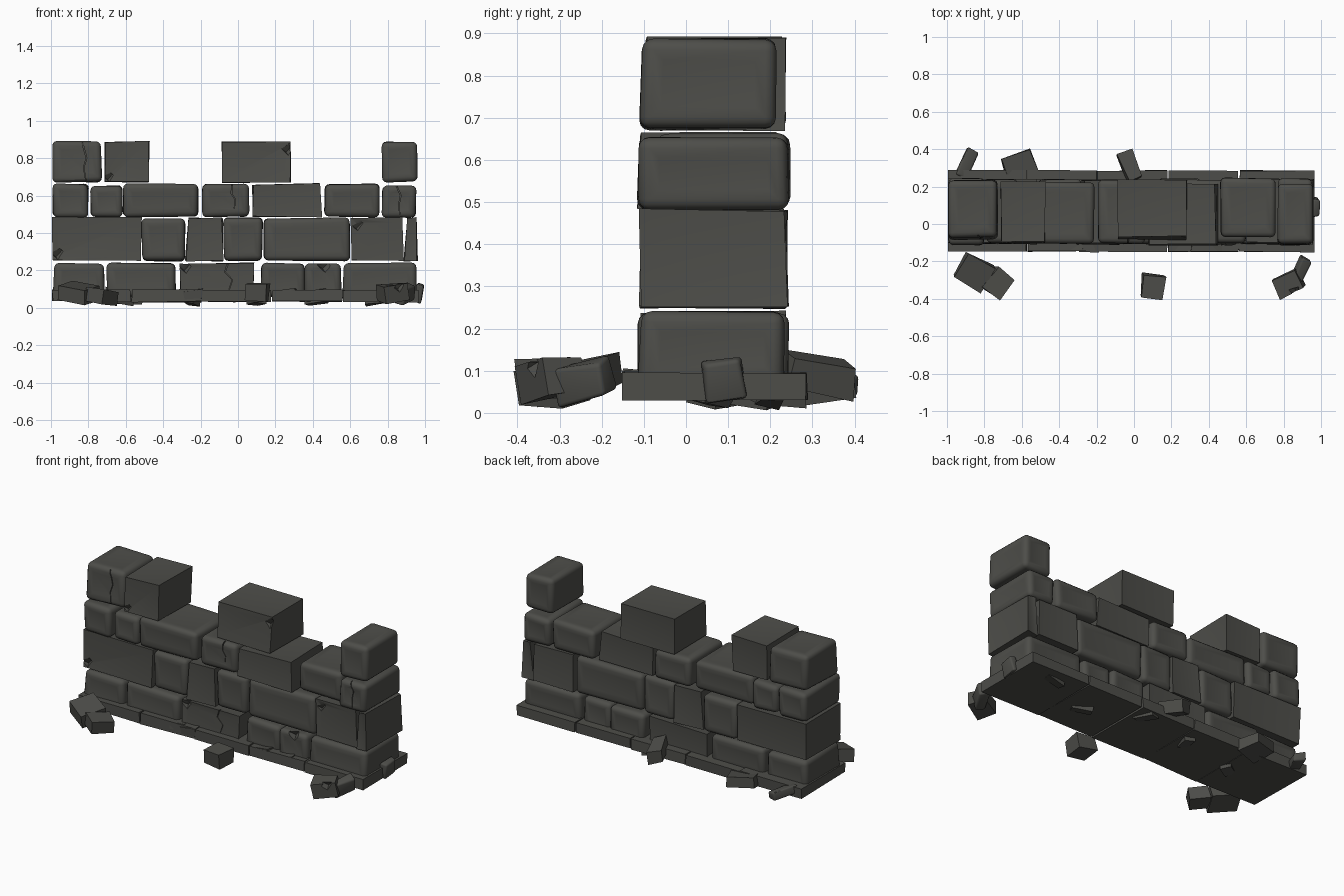
import bpy, bmesh, math, random
from mathutils import Matrix, Vector, Euler

if "Cube" in bpy.data.objects:
    bpy.data.objects.remove(bpy.data.objects["Cube"])

random.seed(4)
stone = bpy.data.materials.new("dark grey stone")
stone.diffuse_color = (0.075, 0.075, 0.067, 1)
stone.use_nodes = True
stone.node_tree.nodes["Principled BSDF"].inputs["Base Color"].default_value = stone.diffuse_color


def make(name, bm, smooth=True):
    bmesh.ops.recalc_face_normals(bm, faces=bm.faces)
    me = bpy.data.meshes.new(name)
    bm.to_mesh(me)
    bm.free()
    if smooth:
        for p in me.polygons:
            p.use_smooth = True
        me.set_sharp_from_angle(angle=math.radians(32))
    me.materials.append(stone)
    ob = bpy.data.objects.new(name, me)
    bpy.context.collection.objects.link(ob)
    return ob


def block(name, x0, x1, y0, y1, z0, z1, bevel=0.0, jit=0.006, lean=(0, 0), taper=0.0, dish=0.0):
    """Irregular stone; lean moves the top left/right edges in x, taper pulls the
    top front edge back, dish wears the middle of each face inwards."""
    bm = bmesh.new()
    bmesh.ops.create_cube(bm, size=1)
    for v in bm.verts:
        right, back, top = v.co.x > 0, v.co.y > 0, v.co.z > 0
        v.co = Vector((x1 if right else x0, y1 if back else y0, z1 if top else z0))
        if top:
            v.co.x += lean[right]
            if not back:
                v.co.y += taper
        v.co += Vector([random.uniform(-jit, jit) for _ in range(3)])
    if bevel:
        bmesh.ops.bevel(bm, geom=bm.edges[:], offset=bevel, segments=3,
                        profile=0.5, affect='EDGES', clamp_overlap=True)
    if dish:
        bmesh.ops.recalc_face_normals(bm, faces=bm.faces)
        for f in sorted(bm.faces, key=lambda f: -f.calc_area())[:6]:
            bmesh.ops.inset_individual(bm, faces=[f], depth=-dish,
                                       thickness=min(0.04, 0.17 * math.sqrt(f.calc_area())))
    return make(name, bm)


def cut(ob, cutter):
    m = ob.modifiers.new("cut", 'BOOLEAN')
    m.operation, m.object, m.solver = 'DIFFERENCE', cutter, 'EXACT'
    cutter.hide_render = True
    dg = bpy.context.evaluated_depsgraph_get()
    me = bpy.data.meshes.new_from_object(ob.evaluated_get(dg))
    ob.modifiers.clear()
    ob.data = me
    me.set_sharp_from_angle(angle=math.radians(32))
    bpy.data.objects.remove(cutter)


def crack(ob, pts, y, w=0.003):
    """Zigzag groove in the front face, through (x, z) points."""
    bm = bmesh.new()
    n = len(pts) - 1
    ring = [(x - w * (1 - 0.7 * i / n), z) for i, (x, z) in enumerate(pts)]
    ring += [(x + w * (1 - 0.7 * i / n), z) for i, (x, z) in reversed(list(enumerate(pts)))]
    f = bm.faces.new([bm.verts.new((x, y - 0.04, z)) for x, z in ring])
    ext = bmesh.ops.extrude_face_region(bm, geom=[f])
    for v in ext["geom"]:
        if isinstance(v, bmesh.types.BMVert):
            v.co.y += 0.065
    cut(ob, make("crack_cutter", bm, False))


def chip(ob, x, y, z, s=0.05):
    """Broken notch at an edge or corner."""
    bm = bmesh.new()
    bmesh.ops.create_cube(bm, size=s)
    bmesh.ops.transform(bm, matrix=Matrix.Translation((x, y, z)) @
                        Euler((0.6, 0.5, 0.7)).to_matrix().to_4x4(), verts=bm.verts)
    cut(ob, make("chip_cutter", bm, False))


# Wall courses: bottom, top, stones as (x0, x1, rounded)
courses = {
    "bottom": (0.06, 0.238, [(-0.99, -0.71, 1), (-0.70, -0.335, 1), (-0.31, 0.085, 0),
                             (0.125, 0.36, 1), (0.36, 0.55, 1), (0.56, 0.955, 1)]),
    "second": (0.25, 0.48, [(-0.99, -0.515, 0), (-0.515, -0.285, 1), (-0.28, -0.08, 0),
                            (-0.075, 0.13, 1), (0.14, 0.60, 1), (0.605, 0.885, 0),
                            (0.885, 0.957, 0)]),
    "third": (0.485, 0.662, [(-0.99, -0.80, 1), (-0.79, -0.62, 1), (-0.615, -0.215, 1),
                             (-0.195, 0.06, 1), (0.075, 0.45, 0), (0.465, 0.755, 1),
                             (0.77, 0.95, 1)]),
    "top": (0.672, 0.888, [(-0.99, -0.73, 1), (-0.71, -0.475, 0), (-0.083, 0.28, 0),
                           (0.772, 0.96, 1)]),
}
leans = {"second_stone_3": (0.015, -0.005), "second_stone_6": (0.0, -0.01),
         "second_stone_7": (0.02, 0), "third_stone_5": (0.005, -0.015),
         "bottom_stone_1": (0.01, -0.01), "bottom_stone_6": (0.01, -0.005)}
# Front and back of stones that differ from the wall's usual depth
depths = {"top_stone_1": (-0.085, 0.235), "top_stone_2": (-0.105, 0.225),
          "top_stone_3": (-0.082, 0.235), "top_stone_4": (-0.115, 0.215),
          "third_stone_3": (-0.105, 0.222), "third_stone_5": (-0.112, 0.215),
          "third_stone_6": (-0.072, 0.245), "third_stone_4": (-0.105, 0.235)}
wall = {}
for course, (z0, z1, stones) in courses.items():
    for i, (x0, x1, rounded) in enumerate(stones, 1):
        name = f"{course}_stone_{i}"
        y0, y1 = depths.get(name, (-0.11 + random.uniform(-0.006, 0.01),
                                   0.236 + random.uniform(-0.008, 0.006)))
        low = 0.01 if course in ("third", "top") and (x1 - x0) < 0.18 else 0
        wall[name] = block(name, x0, x1, y0, y1, z0, z1 - low, 0.026 if rounded else 0.0,
                           0.005, leans.get(name, (0, 0)), 0.014 if course == "top" else 0.003, 0.004)

# Cracks in the front faces
crack(wall["top_stone_1"], [(-0.84, 0.91), (-0.81, 0.80), (-0.825, 0.75), (-0.81, 0.66)], -0.085)
crack(wall["third_stone_4"], [(-0.03, 0.67), (-0.035, 0.61), (-0.015, 0.58), (-0.02, 0.53)], -0.105)
crack(wall["third_stone_7"], [(0.84, 0.67), (0.87, 0.60), (0.86, 0.55), (0.865, 0.50)], -0.112)
crack(wall["bottom_stone_3"], [(-0.05, 0.25), (-0.07, 0.19), (-0.03, 0.15), (-0.05, 0.09)], -0.112)

# Broken notches
chip(wall["top_stone_3"], 0.265, -0.08, 0.85)
chip(wall["top_stone_2"], -0.69, -0.112, 0.70, 0.04)
chip(wall["second_stone_1"], -0.965, -0.115, 0.29, 0.05)
chip(wall["second_stone_6"], 0.64, -0.115, 0.44, 0.05)
chip(wall["bottom_stone_3"], -0.28, -0.112, 0.215, 0.045)
chip(wall["bottom_stone_5"], 0.46, -0.112, 0.225, 0.045)

# Foundation slabs
edges = [-0.995, -0.57, -0.195, 0.18, 0.56, 0.965]
for i, (a, b) in enumerate(zip(edges, edges[1:]), 1):
    block(f"foundation_slab_{i}", a + 0.003, b - 0.003, -0.148, 0.286, 0.033, 0.095, 0, 0.004)


# Fallen rubble: centre, size, rotation in degrees
def rubble(name, c, size, rot, bevel=0.0):
    h = [s / 2 for s in size]
    ob = block(name, -h[0], h[0], -h[1], h[1], -h[2], h[2], bevel, 0.007)
    ob.data.transform(Matrix.Translation(c) @ Euler([math.radians(r) for r in rot]).to_matrix().to_4x4())
    return ob


rubble("rubble_front_left_a", (-0.855, -0.255, 0.08), (0.16, 0.15, 0.08), (8, 10, -28))
rubble("rubble_front_left_b", (-0.73, -0.315, 0.06), (0.11, 0.13, 0.075), (-6, 10, -38))
rubble("rubble_front_middle", (0.10, -0.335, 0.085), (0.12, 0.12, 0.09), (4, 3, -8))
r = rubble("rubble_front_right_a", (0.825, -0.32, 0.08), (0.14, 0.105, 0.085), (5, -8, 25))
chip(r, 0.86, -0.36, 0.115, 0.04)
rubble("rubble_front_right_b", (0.895, -0.245, 0.075), (0.06, 0.13, 0.085), (10, 14, -25), 0.01)
rubble("rubble_right_end", (0.967, 0.09, 0.08), (0.045, 0.09, 0.095), (8, 14, 0), 0.01)
rubble("rubble_back_left", (-0.895, 0.32, 0.065), (0.07, 0.16, 0.05), (-6, 8, -25), 0.01)
rubble("rubble_back_mid_left", (-0.612, 0.31, 0.062), (0.17, 0.14, 0.065), (10, 2, 20))
rubble("rubble_back_middle", (-0.025, 0.31, 0.09), (0.08, 0.16, 0.08), (-8, 10, 20))

# Small chips wedged along the front and under the foundation
for i, (x, y) in enumerate([(-0.33, -0.10), (-0.24, -0.105), (0.26, -0.105), (0.42, -0.10), (0.52, -0.1)], 1):
    rubble(f"front_chip_{i}", (x, y, 0.075), (0.10, 0.08, 0.045),
           (random.randint(-6, 6), random.randint(-8, 8), random.randint(-8, 8)))
for i, (x, y) in enumerate([(-0.62, 0.06), (-0.25, 0.15), (0.1, 0.22), (0.42, 0.05), (0.74, 0.2)], 1):
    rubble(f"under_chip_{i}", (x, y, 0.036), (0.12, 0.06, 0.035), (8, 8, 37 * i))
